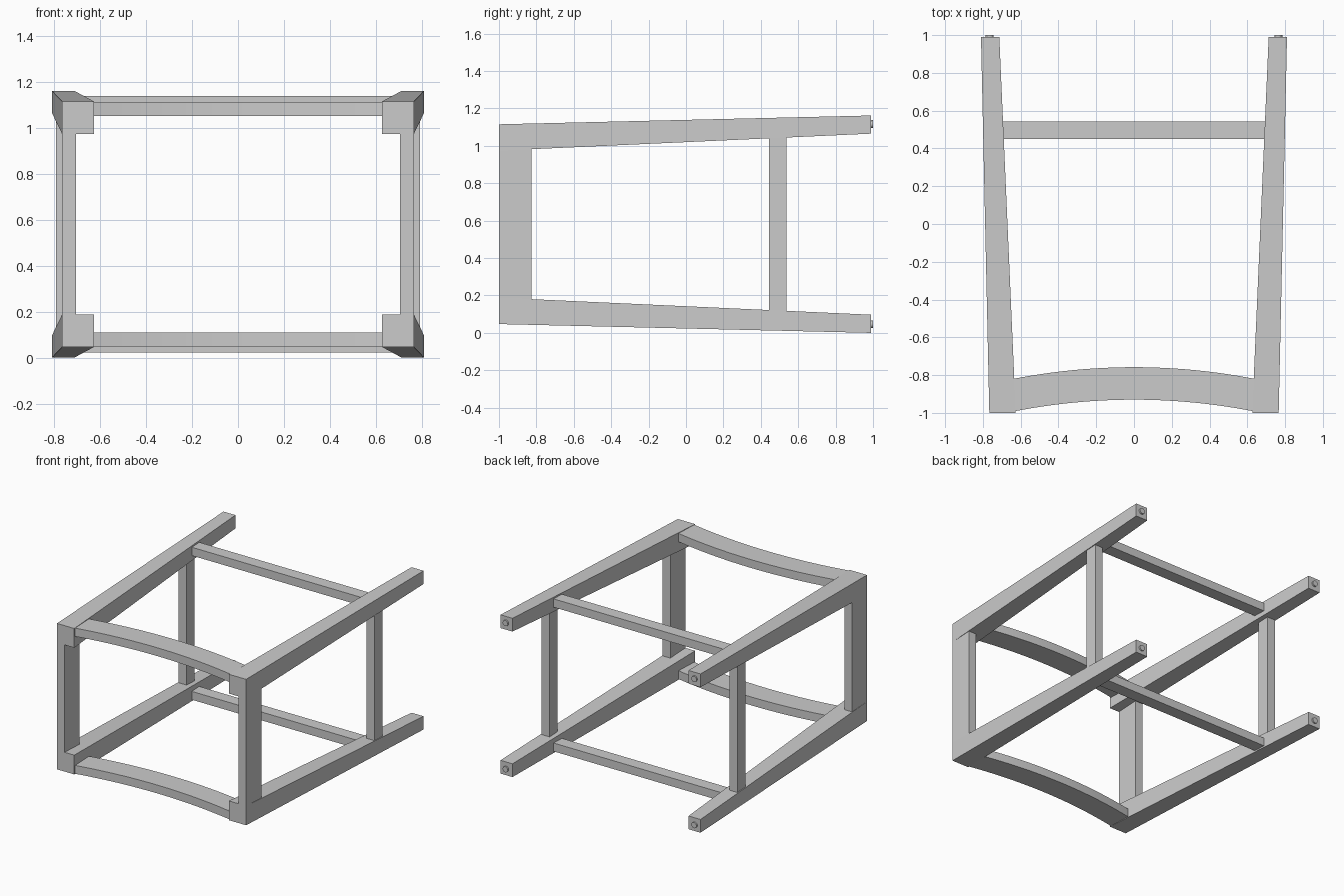
import bpy, bmesh, math
from mathutils import Matrix

if "Cube" in bpy.data.objects:
    bpy.data.objects.remove(bpy.data.objects["Cube"])

ZC = 0.581  # mid height: the frame is mirrored above and below it


def finish(name, bm):
    bmesh.ops.recalc_face_normals(bm, faces=bm.faces)
    me = bpy.data.meshes.new(name)
    bm.to_mesh(me)
    bm.free()
    ob = bpy.data.objects.new(name, me)
    bpy.context.collection.objects.link(ob)
    return ob


def loft(name, sections):
    """Closed solid skinned through matching loops of points."""
    bm = bmesh.new()
    rings = [[bm.verts.new(p) for p in s] for s in sections]
    n = len(rings[0])
    for a, b in zip(rings, rings[1:]):
        for i in range(n):
            j = (i + 1) % n
            bm.faces.new((a[i], a[j], b[j], b[i]))
    bm.faces.new(rings[0])
    bm.faces.new(rings[-1])
    return finish(name, bm)


def box(name, x, y, z):
    return loft(name, [[(x[0], y[0], k), (x[1], y[0], k), (x[1], y[1], k), (x[0], y[1], k)] for k in z])


def leg_section(sx, sz, y, x, h):
    return [(sx * x[i], y, ZC + sz * h[j]) for i, j in ((0, 0), (1, 0), (1, 1), (0, 1))]


for sx, side in ((-1, "left"), (1, "right")):
    for sz, level in ((-1, "lower"), (1, "upper")):
        # tapered leg
        loft(f"leg_{level}_{side}", [
            leg_section(sx, sz, -1.0, (0.626, 0.766), (0.393, 0.534)),
            leg_section(sx, sz, 0.989, (0.713, 0.81), (0.484, 0.581))])
        # round foot pad on the leg end
        bm = bmesh.new()
        pos = Matrix.Translation((sx * 0.764, 0.992, ZC + sz * 0.535))
        bmesh.ops.create_cone(bm, cap_ends=True, segments=16, radius1=0.021, radius2=0.021,
                              depth=0.016, matrix=pos @ Matrix.Rotation(math.pi / 2, 4, 'X'))
        finish(f"foot_pad_{level}_{side}", bm)
    # posts joining upper and lower legs
    box(f"front_post_{side}", (sx * 0.705, sx * 0.766), (-1.0, -0.825), (ZC - 0.405, ZC + 0.405))
    box(f"rear_post_{side}", (sx * 0.728, sx * 0.793), (0.445, 0.538), (ZC - 0.468, ZC + 0.468))

for sz, level in ((-1, "lower"), (1, "upper")):
    # straight cross bar
    box(f"cross_bar_{level}", (-0.70, 0.70), (0.45, 0.542), (ZC + sz * 0.497, ZC + sz * 0.558))
    # bowed front rail
    lo, hi = ZC + sz * 0.472, ZC + sz * 0.533
    sections = []
    for i in range(25):
        t = i / 12 - 1
        yf, yb = -0.93 - 0.062 * t * t, -0.758 - 0.063 * t * t
        xf, xb = 0.636 * t, 0.645 * t
        sections.append([(xf, yf, lo), (xb, yb, lo), (xb, yb, hi), (xf, yf, hi)])
    loft(f"bowed_rail_{level}", sections)

# smooth curved surfaces, crisp edges
for ob in bpy.context.collection.objects:
    ob.select_set(True)
    bpy.context.view_layer.objects.active = ob
bpy.ops.object.shade_smooth_by_angle(angle=math.radians(30))
